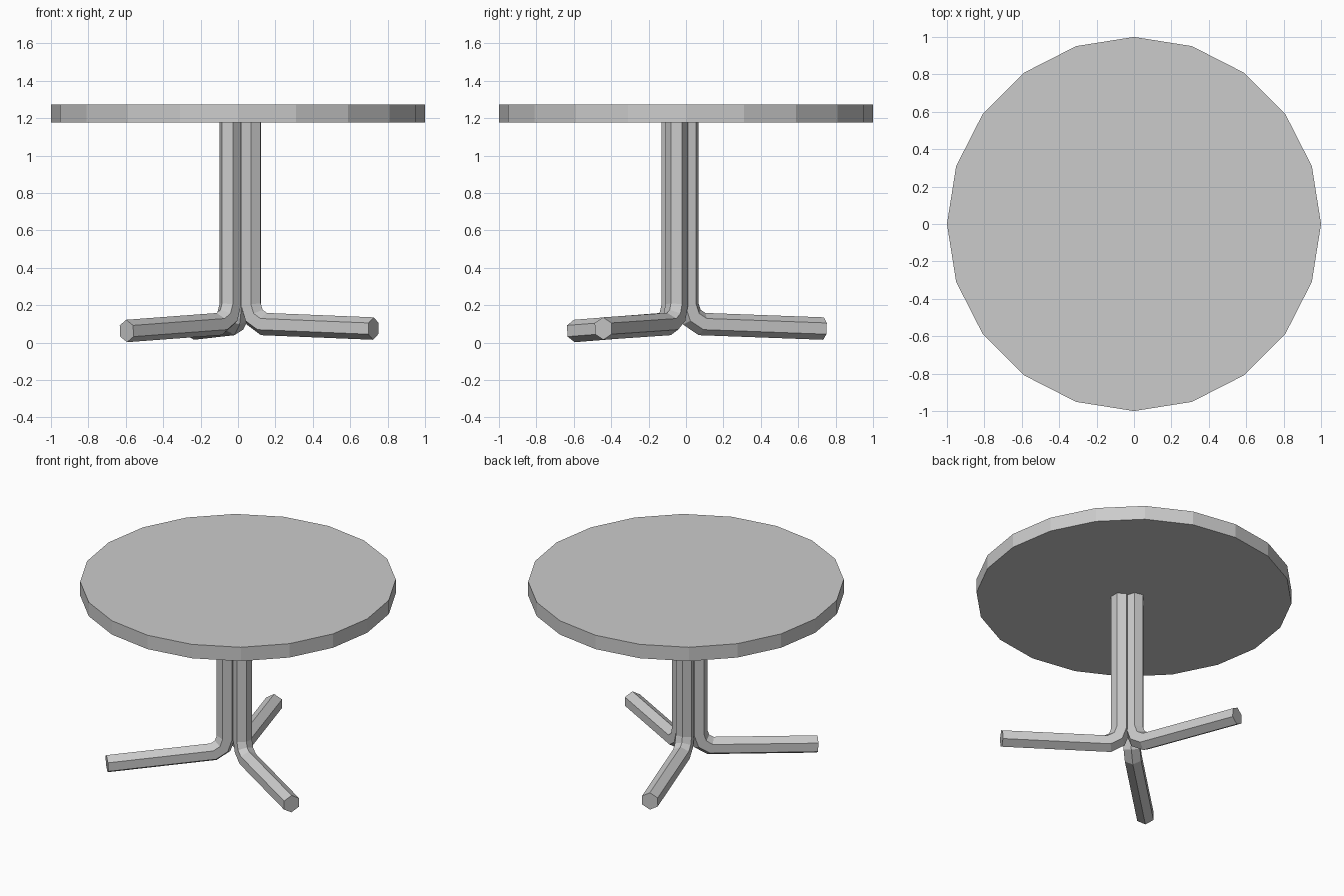
import bpy, bmesh, math
from mathutils import Vector

if "Cube" in bpy.data.objects:
    bpy.data.objects.remove(bpy.data.objects["Cube"])

TUBE_R = 0.06
TOP_Z0, TOP_Z1 = 1.176, 1.273


def finish(bm, name):
    bmesh.ops.recalc_face_normals(bm, faces=bm.faces)
    mesh = bpy.data.meshes.new(name)
    bm.to_mesh(mesh)
    bm.free()
    obj = bpy.data.objects.new(name, mesh)
    bpy.context.collection.objects.link(obj)
    return obj


def bent_leg(name, x, y, angle, foot_z):
    """Six-sided tube: upright column, rounded bend, gently sloping foot."""
    out = Vector((math.cos(math.radians(angle)), math.sin(math.radians(angle)), 0))
    side = Vector((-out.y, out.x, 0))
    up = Vector((0, 0, 1))
    base = Vector((x, y, 0))
    # Path as (distance outward, height)
    profile = [(0, TOP_Z0), (0, 0.20), (0.022, 0.136), (0.08, 0.099), (0.763, foot_z)]
    path = [Vector(p) for p in profile]
    bm = bmesh.new()
    rings = []
    for i, p in enumerate(path):
        d0 = (p - path[i - 1]).normalized() if i else None
        d1 = (path[i + 1] - p).normalized() if i < len(path) - 1 else None
        d0, d1 = d0 or d1, d1 or d0
        tangent = (d0 + d1).normalized()
        miter = 1 / tangent.dot(d0)
        normal = Vector((-tangent.y, tangent.x)) * miter
        ring = []
        for k in range(6):
            a = k * math.pi / 3
            q = p + normal * TUBE_R * math.cos(a)
            ring.append(bm.verts.new(base + out * q.x + up * q.y
                                     + side * TUBE_R * math.sin(a)))
        rings.append(ring)
    for r0, r1 in zip(rings, rings[1:]):
        for k in range(6):
            n = (k + 1) % 6
            bm.faces.new((r0[k], r0[n], r1[n], r1[k]))
    bm.faces.new(rings[0])
    bm.faces.new(rings[-1])
    return finish(bm, name)


# Round table top with twenty sides, a corner on the +x axis
bm = bmesh.new()
rim = [bm.verts.new((math.cos(i * math.tau / 20), math.sin(i * math.tau / 20), TOP_Z0))
       for i in range(20)]
face = bm.faces.new(rim)
grown = bmesh.ops.extrude_face_region(bm, geom=[face], use_keep_orig=True)
bmesh.ops.translate(bm, vec=(0, 0, TOP_Z1 - TOP_Z0),
                    verts=[g for g in grown["geom"] if isinstance(g, bmesh.types.BMVert)])
finish(bm, "table_top")

# Three bent legs clustered under the centre
bent_leg("right_leg", 0.07, -0.05, -31, 0.075)
bent_leg("back_leg", 0.0, 0.01, 108, 0.075)
bent_leg("left_leg", -0.042, -0.072, 223.5, 0.062)
